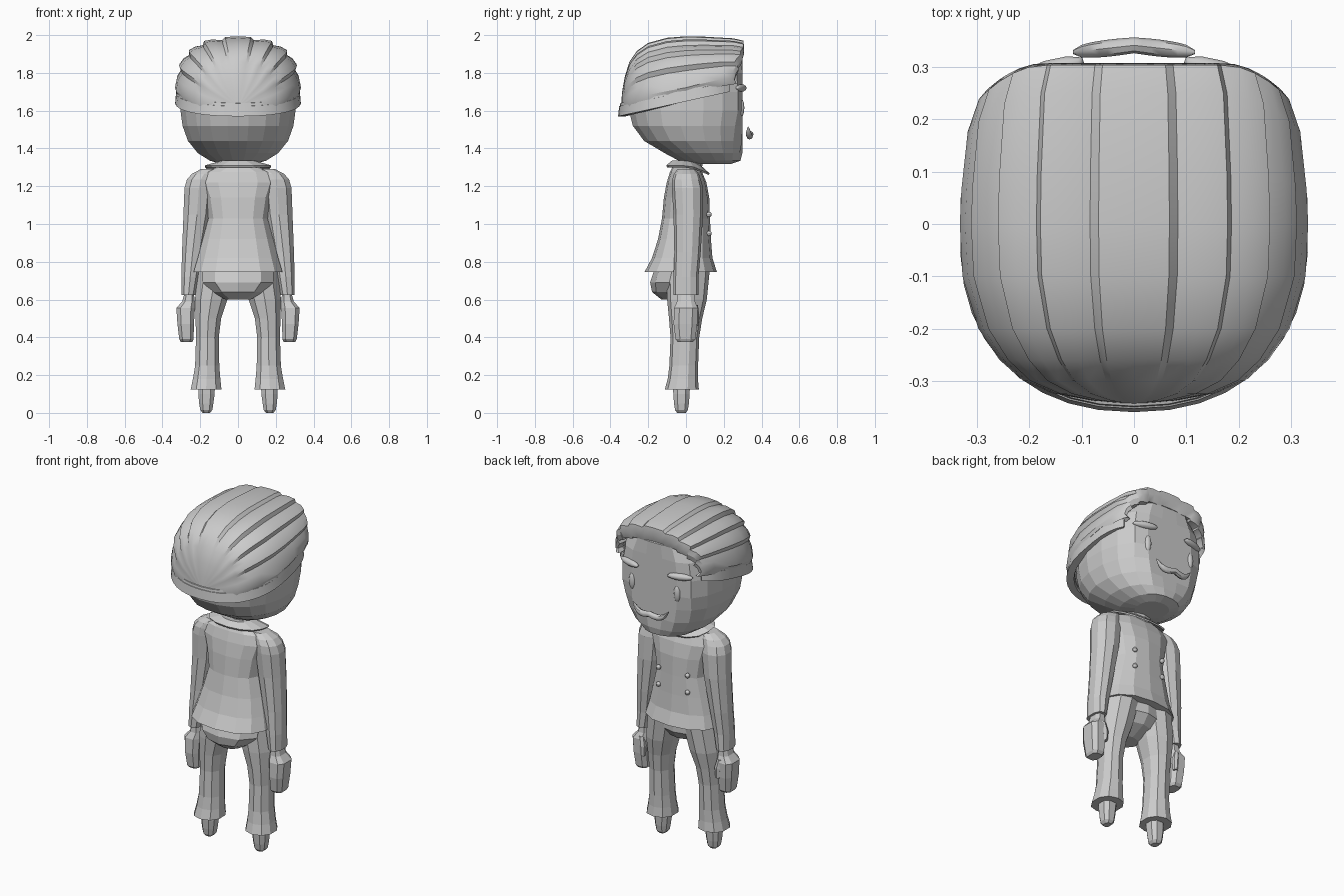
import bpy, math

if "Cube" in bpy.data.objects:
    bpy.data.objects.remove(bpy.data.objects["Cube"])

grey = bpy.data.materials.new("plain grey")
grey.use_nodes = True
grey.diffuse_color = (0.6, 0.6, 0.6, 1)
grey.node_tree.nodes["Principled BSDF"].inputs["Base Color"].default_value = (0.6, 0.6, 0.6, 1)


def se(v, p):
    """Superellipse power that keeps the sign."""
    return math.copysign(abs(v) ** (2 / p), v)


def skin(name, rows, closed=True, smooth=None):
    """Bridge equal rows of points; closed rows get end caps."""
    n = len(rows[0])
    verts = [p for row in rows for p in row]
    faces = []
    for r in range(len(rows) - 1):
        for i in range(n if closed else n - 1):
            j = (i + 1) % n
            faces.append((r * n + i, r * n + j, r * n + n + j, r * n + n + i))
    if closed:
        faces.append(tuple(reversed(range(n))))
        faces.append(tuple(range(len(verts) - n, len(verts))))
    me = bpy.data.meshes.new(name)
    me.from_pydata(verts, [], faces)
    me.materials.append(grey)
    ob = bpy.data.objects.new(name, me)
    bpy.context.collection.objects.link(ob)
    bpy.context.view_layer.objects.active = ob
    bpy.ops.object.select_all(action='DESELECT')
    ob.select_set(True)
    bpy.ops.object.mode_set(mode='EDIT')
    bpy.ops.mesh.select_all(action='SELECT')
    bpy.ops.mesh.normals_make_consistent(inside=False)
    bpy.ops.object.mode_set(mode='OBJECT')
    if smooth:
        bpy.ops.object.shade_smooth_by_angle(angle=math.radians(smooth))
    return ob


def loft(name, rings, n=12, p=2.2, side=1, front=9):
    """Stack oval rings given as (z, x, y, rx, ry); front clamps y."""
    rows = []
    for z, x, y, rx, ry in rings:
        row = []
        for i in range(n):
            a = 2 * math.pi * (i + 0.5) / n
            row.append((side * (x + rx * se(math.cos(a), p)),
                        min(front, y + ry * se(math.sin(a), p)), z))
        rows.append(row)
    return skin(name, rows)


def blob(name, loc, size, turn=0, seg=10):
    """Small squashed ball."""
    bpy.ops.mesh.primitive_uv_sphere_add(segments=seg, ring_count=6, location=loc,
                                         rotation=(0, 0, turn))
    ob = bpy.context.object
    ob.name = name
    ob.scale = size
    ob.data.materials.append(grey)
    bpy.ops.object.shade_smooth_by_angle(angle=math.radians(40))


# Head with a flattened face
loft("head", [(1.318, 0, .15, .09, .09), (1.335, 0, .125, .15, .165), (1.375, 0, .095, .215, .21),
              (1.44, 0, .05, .268, .275), (1.52, 0, .03, .297, .315), (1.6, 0, .03, .308, .335),
              (1.7, 0, .03, .308, .335), (1.8, 0, .05, .285, .30), (1.88, 0, .08, .23, .235),
              (1.93, 0, .08, .14, .16)], n=20, front=.298)

# Swept-back hair: arched sections (y, base z, width, height, width and height factors)
strands = 9
sections = [(.2, 1.74, .30, .24, .84, .58), (.295, 1.74, .30, .24, .88, .6),
            (.308, 1.74, .30, .24, .93, .78), (.304, 1.74, .30, .24, .98, .95),
            (.25, 1.73, .315, .25, 1, 1), (.1, 1.70, .327, .288, 1, 1),
            (0, 1.68, .33, .31, 1, 1), (-.1, 1.66, .325, .322, 1, 1),
            (-.2, 1.64, .295, .315, 1, 1), (-.26, 1.63, .255, .283, 1, 1),
            (-.3, 1.62, .21, .235, 1, 1), (-.325, 1.62, .15, .155, 1, 1),
            (-.338, 1.62, .08, .08, 1, 1), (-.344, 1.62, .01, .01, 1, 1)]
# Each strand overlaps the next one outwards, with a steep outer wall
outer_wall = ((0, .955), (.2, 1.012), (.6, .995))
rows = []
for y, z, rx, h, fx, fz in sections:
    row = []
    profile = []
    for s in range(strands):
        if s < strands // 2:
            cut = outer_wall
        elif s > strands // 2:
            cut = ((0, .955), (.4, .995), (.8, 1.012))
        else:
            cut = ((0, .955), (.15, 1.005), (.5, 1.012), (.85, 1.005))
        profile += [(s + u, k) for u, k in cut]
    for s, k in profile + [(strands, .955)]:
        a = math.pi * s / strands
        x = fx * k * rx * se(math.cos(a), 2.65)
        # Round the front corners off towards the temples
        back = 4 * max(0, abs(x) - .17) ** 2 * max(0, y) / .3
        row.append((x, y - back, z + fz * k * h * se(math.sin(a), 2.65)))
    rows.append(row)
skin("hair_top", rows, False, 28)


def hair_band(name, scale, z0, slope, height):
    """Tilted strip round the sides and back of the head."""
    rows = []
    steps = 28
    for i in range(steps + 1):
        a = math.radians(45 - 270 * i / steps)
        p = 3.1 if math.sin(a) > 0 else 2.25
        x, y = .333 * se(math.cos(a), p), .33 * se(math.sin(a), p)
        z = z0 + slope * (y + .33)
        rows.append([(x * k * scale, y * k * scale - .03, z + dz * height)
                     for k, dz in ((.88, 0), (1, 0), (.98, .9), (.88, 1.05))])
    skin(name, rows, True, 28)


hair_band("hair_lower_band", 1, 1.57, .22, .06)
hair_band("hair_upper_band", .985, 1.585, .31, .06)

# Neck, shirt collar and jacket
loft("neck", [(1.24, 0, .01, .08, .065), (1.36, 0, .03, .08, .065)], 10)
collar = loft("collar", [(1.335, 0, 0, .09, .075), (1.31, 0, .01, .18, .115),
                         (1.30, 0, .01, .17, .11), (1.32, 0, 0, .085, .07)], 14)
for v in collar.data.vertices:
    v.co.z -= .4 * max(v.co.y - .02, 0)
loft("jacket", [(.745, 0, -.028, .24, .192), (.82, 0, -.02, .218, .16), (.92, 0, -.008, .19, .14),
                (1.03, 0, 0, .16, .127), (1.14, 0, .003, .18, .12), (1.22, 0, .003, .21, .105),
                (1.275, 0, 0, .19, .085), (1.305, 0, 0, .1, .07)], 14, 2.4)

# Hips
loft("hips", [(.6, 0, -.07, .07, .06), (.64, 0, -.05, .14, .13), (.69, 0, -.035, .195, .155),
              (.78, 0, -.02, .2, .14)], 10)

for side, label in ((1, "left"), (-1, "right")):
    # Arms and hands
    loft(label + "_sleeve", [(1.29, .15, 0, .05, .045), (1.265, .18, .002, .068, .066),
                             (1.235, .197, .003, .077, .076),
                             (1.19, .207, .008, .08, .083), (1.05, .217, .012, .075, .078),
                             (.85, .24, .008, .059, .07), (.72, .253, 0, .049, .066),
                             (.625, .262, 0, .039, .066)], 10, side=side)
    loft(label + "_hand", [(.64, .258, 0, .025, .045), (.59, .262, 0, .035, .05),
                           (.555, .277, 0, .052, .066), (.47, .277, -.003, .046, .066),
                           (.39, .273, -.003, .04, .055), (.375, .273, -.003, .032, .042)],
         8, 3, side)
    loft(label + "_thumb", [(.57, .258, .045, .018, .018), (.52, .248, .052, .02, .018),
                            (.46, .247, .052, .014, .014)], 6, side=side)
    # Trouser legs and feet
    loft(label + "_leg", [(.75, .115, .01, .1, .115), (.6, .142, .005, .09, .105),
                          (.5, .157, -.002, .071, .088), (.4, .162, -.006, .063, .076),
                          (.25, .163, -.012, .067, .076), (.18, .166, -.017, .076, .08),
                          (.125, .169, -.022, .085, .09)], 10, side=side)
    loft(label + "_foot", [(.16, .165, -.024, .046, .048), (.1, .167, -.024, .046, .046),
                           (.05, .168, -.024, .04, .042), (.015, .168, -.024, .034, .036),
                           (0, .168, -.024, .02, .024)], 8, 2.6, side)
    # Face details and buttons
    blob(label + "_eye", (side * .147, .291, 1.615), (.021, .018, .05))
    blob(label + "_brow", (side * .165, .291, 1.72), (.075, .022, .02), -side * .3)
    for z in (.95, 1.05):
        blob(label + "_button", (side * .095, .122, z), (.014, .014, .014), seg=8)

# Moustache: tapered tube with upturned ends
rows = []
for i in range(15):
    t = -1 + i / 7
    r = .004 + .016 * math.sqrt(max(0, 1 - t * t)) * (.8 + .4 * abs(t))
    y, z = .342 - .013 * abs(t), 1.475 - .012 * math.sin(math.pi * abs(t) * .9) + .04 * t ** 4
    rows.append([(.117 * t, y + .9 * r * math.cos(k * math.pi / 4), z + r * math.sin(k * math.pi / 4))
                 for k in range(8)])
skin("moustache", rows, True, 45)
